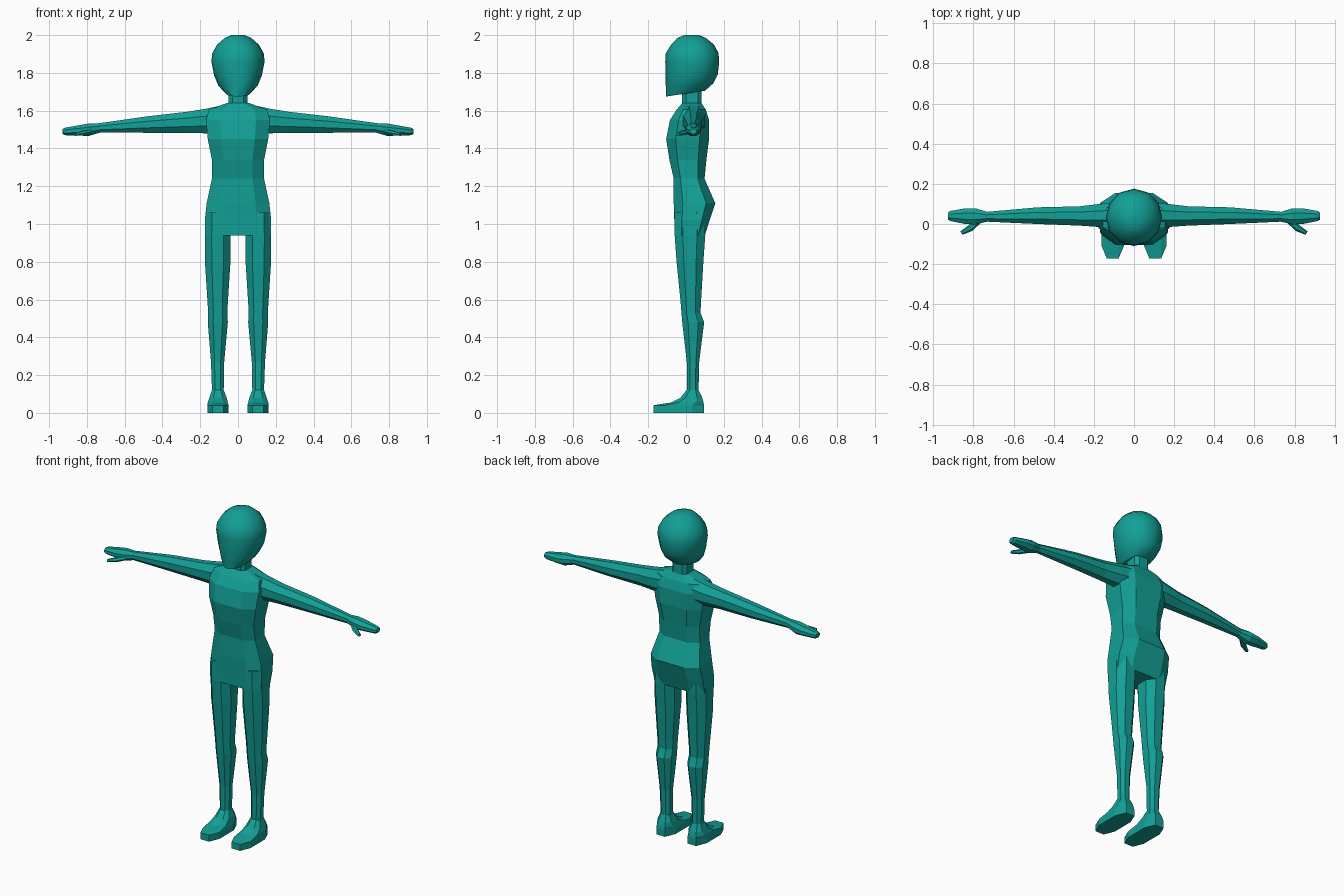
import bpy, bmesh, math
from mathutils import Vector

cube = bpy.data.objects.get("Cube")
if cube:
    bpy.data.objects.remove(cube, do_unlink=True)

teal = bpy.data.materials.new("teal")
teal.use_nodes = True
COLOR = (0.006, 0.35, 0.305, 1)
teal.diffuse_color = COLOR
teal.node_tree.nodes["Principled BSDF"].inputs["Base Color"].default_value = COLOR


def octagon(a0, a1, b0, b1, cut=0.27):
    """Chamfered rectangle between two pairs of bounds."""
    da, db = (a1 - a0) * cut, (b1 - b0) * cut
    return [(a0 + da, b0), (a1 - da, b0), (a1, b0 + db), (a1, b1 - db),
            (a1 - da, b1), (a0 + da, b1), (a0, b1 - db), (a0, b0 + db)]


def loft(name, rings, mirror=False, smooth=False):
    """Skin a row of equal rings, close both ends, optionally mirror in x."""
    bm = bmesh.new()
    rows = [[bm.verts.new(p) for p in ring] for ring in rings]
    n = len(rows[0])
    for low, high in zip(rows, rows[1:]):
        for i in range(n):
            j = (i + 1) % n
            bm.faces.new((low[i], low[j], high[j], high[i]))
    bm.faces.new(rows[0])
    bm.faces.new(rows[-1])
    if mirror:
        geom = bm.verts[:] + bm.edges[:] + bm.faces[:]
        copy = bmesh.ops.duplicate(bm, geom=geom)["geom"]
        for v in copy:
            if isinstance(v, bmesh.types.BMVert):
                v.co.x *= -1
    bmesh.ops.recalc_face_normals(bm, faces=bm.faces)
    mesh = bpy.data.meshes.new(name)
    bm.to_mesh(mesh)
    bm.free()
    mesh.materials.append(teal)
    ob = bpy.data.objects.new(name, mesh)
    bpy.context.collection.objects.link(ob)
    if smooth:
        bpy.ops.object.select_all(action="DESELECT")
        bpy.context.view_layer.objects.active = ob
        ob.select_set(True)
        bpy.ops.object.shade_smooth_by_angle(angle=math.radians(35))
    return ob


def upright(z, x0, x1, y0, y1, cut=0.27):
    return [(x, y, z) for x, y in octagon(x0, x1, y0, y1, cut)]


def sideways(x, y0, y1, z0, z1):
    return [(x, y, z) for y, z in octagon(y0, y1, z0, z1, 0.3)]


# Torso: height, half width, front, back
torso = [(0.94, 0.172, -0.06, 0.1), (1.02, 0.176, -0.062, 0.125),
         (1.11, 0.166, -0.065, 0.155), (1.24, 0.138, -0.065, 0.098),
         (1.34, 0.138, -0.088, 0.108), (1.45, 0.16, -0.105, 0.122),
         (1.55, 0.17, -0.085, 0.122), (1.605, 0.155, -0.05, 0.105),
         (1.64, 0.06, -0.02, 0.082)]
loft("torso", [upright(z, -w, w, f, b, 0.22) for z, w, f, b in torso])

# Neck
loft("neck", [upright(z, -0.05, 0.05, -0.02, 0.083, 0.2) for z in (1.6, 1.73)])

# Head: front height, back height, half width, front, back
head = [(1.675, 1.705, 0.065, -0.105, 0.1), (1.72, 1.745, 0.104, -0.107, 0.145),
        (1.78, 1.79, 0.126, -0.108, 0.168), (1.86, 1.86, 0.141, -0.11, 0.176),
        (1.905, 1.905, 0.136, -0.107, 0.172), (1.95, 1.95, 0.11, -0.078, 0.148),
        (1.985, 1.985, 0.07, -0.045, 0.105), (2.0, 2.0, 0.034, -0.01, 0.07)]
head_rings = []
for zf, zb, w, f, b in head:
    ring = []
    for i in range(12):
        a = math.tau * i / 12
        t = (1 - math.cos(a)) / 2
        ring.append((w * math.sin(a), f + (b - f) * t, zf + (zb - zf) * t))
    head_rings.append(ring)
loft("head", head_rings, smooth=True)

# Legs: height, inner, outer, front, back
legs = [(0.1, 0.076, 0.137, 0.004, 0.066), (0.27, 0.073, 0.143, 0.004, 0.07),
        (0.48, 0.054, 0.16, -0.02, 0.096), (0.53, 0.056, 0.158, -0.024, 0.077),
        (0.58, 0.054, 0.161, -0.028, 0.079), (0.8, 0.04, 0.175, -0.05, 0.092),
        (0.94, 0.04, 0.176, -0.06, 0.102), (1.06, 0.04, 0.172, -0.06, 0.1)]
loft("legs", [upright(*r) for r in legs], mirror=True)

# Feet: low toes rising to the ankle
feet = [(0.0, 0.05, 0.162, -0.173, 0.095), (0.04, 0.05, 0.162, -0.173, 0.095),
        (0.055, 0.054, 0.16, -0.08, 0.093), (0.08, 0.06, 0.152, -0.03, 0.086),
        (0.12, 0.075, 0.138, 0.002, 0.067)]
loft("feet", [upright(*r, 0.24) for r in feet], mirror=True)

# Arms: distance out, front, back, bottom, top
arms = [(0.1, -0.02, 0.105, 1.48, 1.625), (0.17, -0.015, 0.1, 1.48, 1.61),
        (0.27, -0.008, 0.088, 1.483, 1.594), (0.48, 0.0, 0.083, 1.483, 1.57),
        (0.74, 0.012, 0.06, 1.484, 1.533)]
loft("arms", [sideways(*r) for r in arms], mirror=True)

# Hands: wrist, palm, finger tips
hands = [(0.73, 0.012, 0.06, 1.484, 1.533), (0.79, -0.002, 0.078, 1.466, 1.532),
         (0.84, 0.0, 0.078, 1.468, 1.523), (0.915, 0.015, 0.065, 1.47, 1.51),
         (0.928, 0.022, 0.056, 1.476, 1.504)]
loft("hands", [sideways(*r) for r in hands], mirror=True)

# Thumbs: tapered pegs pointing out and forward
path = [((0.765, 0.025, 1.492), 0.016), ((0.815, -0.02, 1.482), 0.017),
        ((0.86, -0.045, 1.474), 0.010)]
across = Vector((0.5, 0.85, 0)).normalized()
thumb_rings = []
for centre, r in path:
    thumb_rings.append([Vector(centre) + across * r * math.cos(math.tau * i / 6)
                        + Vector((0, 0, r * 0.8 * math.sin(math.tau * i / 6)))
                        for i in range(6)])
loft("thumbs", thumb_rings, mirror=True)
